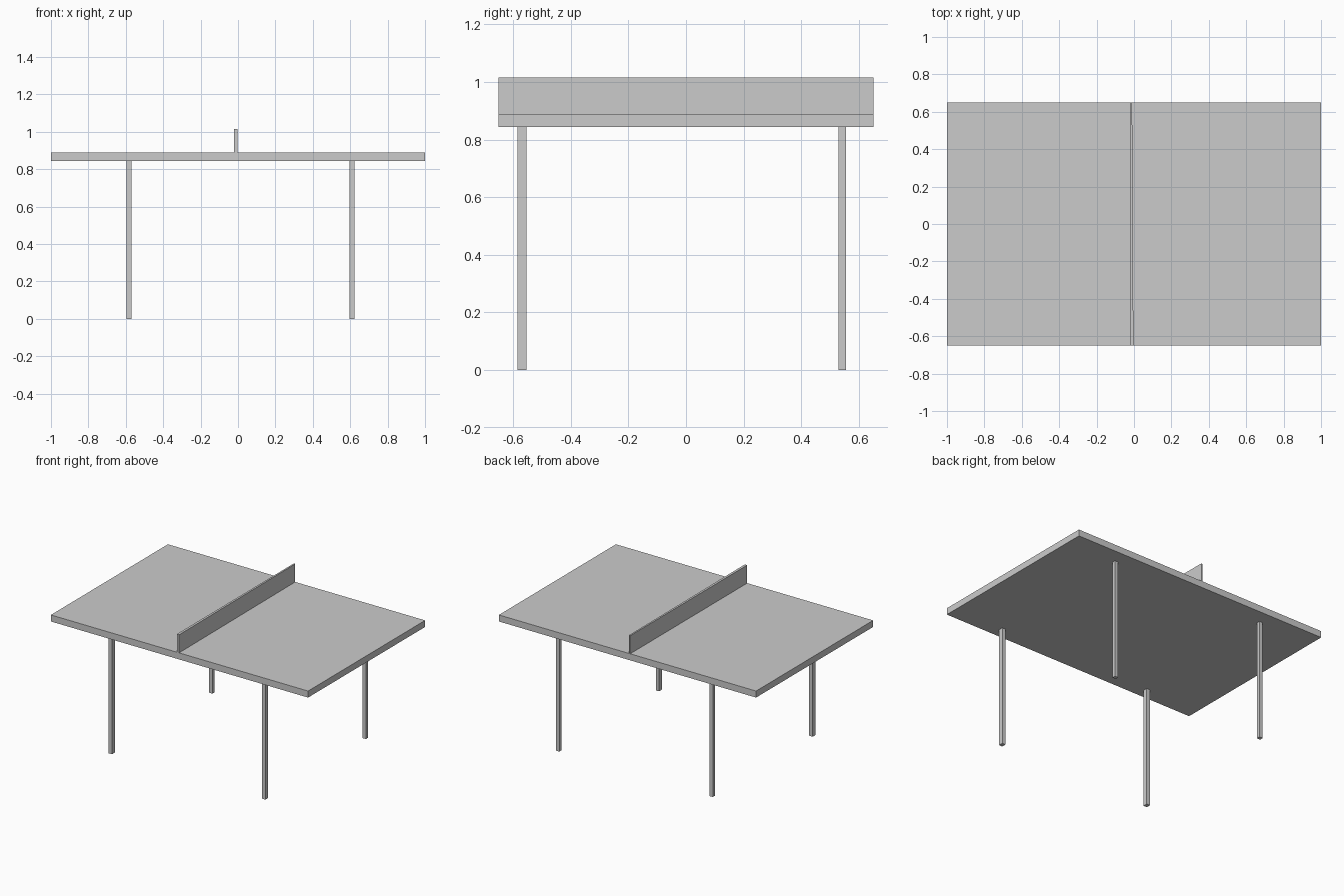
import bpy
import bmesh

if "Cube" in bpy.data.objects:
    bpy.data.objects.remove(bpy.data.objects["Cube"])


def box(name, x, y, z):
    """Axis-aligned box from (min, max) ranges."""
    bm = bmesh.new()
    bmesh.ops.create_cube(bm, size=1)
    for v in bm.verts:
        v.co = [r[0] if c < 0 else r[1] for c, r in zip(v.co, (x, y, z))]
    mesh = bpy.data.meshes.new(name)
    bm.to_mesh(mesh)
    bm.free()
    obj = bpy.data.objects.new(name, mesh)
    bpy.context.collection.objects.link(obj)
    return obj


TOP_LOW, TOP_HIGH, NET_HIGH = 0.843, 0.889, 1.016

# Playing surface
box("table_top", (-1, 1), (-0.65, 0.65), (TOP_LOW, TOP_HIGH))

# Net across the middle, slightly thinner towards the back
net = box("net", (-0.021, -0.003), (-0.65, 0.65), (TOP_HIGH, NET_HIGH))
for v in net.data.vertices:
    if v.co.x > -0.01 and v.co.y > 0:
        v.co.x = -0.01

# Four legs, the front pair slightly deeper
for side, x in (("left", (-0.597, -0.570)), ("right", (0.597, 0.623))):
    for end, y in (("front", (-0.585, -0.554)), ("back", (0.530, 0.555))):
        box(f"{end}_{side}_leg", x, y, (0, TOP_LOW))
